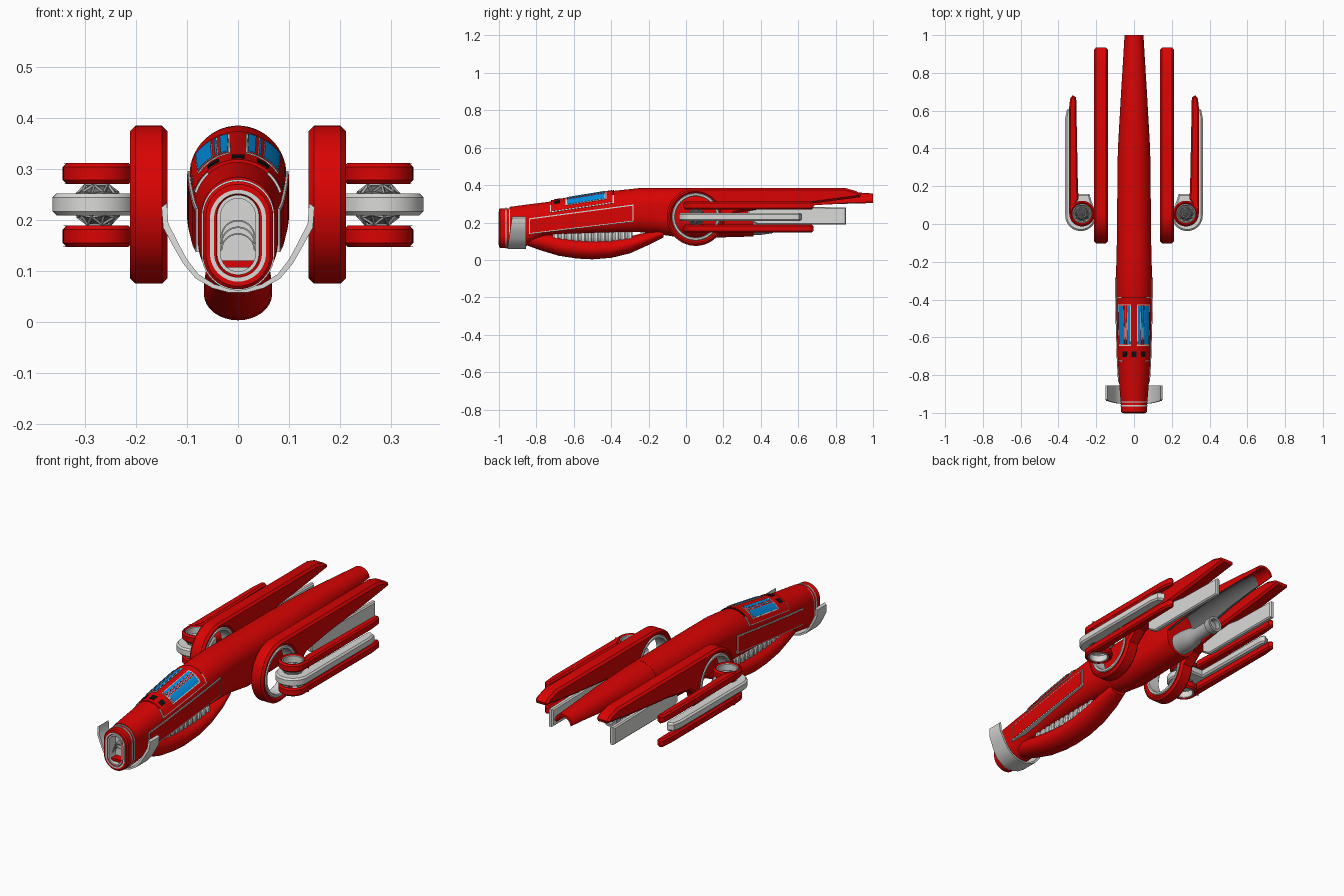
import bpy, bmesh, math
from math import sin, cos, pi, radians
from mathutils import Matrix

cube = bpy.data.objects.get("Cube")
if cube:
    bpy.data.objects.remove(cube, do_unlink=True)


def material(name, rgb):
    m = bpy.data.materials.new(name)
    m.use_nodes = True
    m.diffuse_color = (*rgb, 1)
    m.node_tree.nodes["Principled BSDF"].inputs["Base Color"].default_value = (*rgb, 1)
    return m


RED = material("hull red", (0.70, 0.001, 0.001))
WHITE = material("trim light grey", (0.70, 0.70, 0.69))
GREY = material("engine grey", (0.42, 0.42, 0.42))
DARK = material("inner dark grey", (0.15, 0.15, 0.15))
BLUE = material("window blue", (0.0, 0.27, 0.75))
BLACK = material("vent black", (0.005, 0.005, 0.005))


def finish(name, mesh, mat, mirror=False, angle=35):
    mesh.materials.clear()
    mesh.materials.append(mat)
    ob = bpy.data.objects.new(name, mesh)
    bpy.context.collection.objects.link(ob)
    bpy.ops.object.select_all(action='DESELECT')
    ob.select_set(True)
    bpy.context.view_layer.objects.active = ob
    if angle:
        bpy.ops.object.shade_smooth_by_angle(angle=radians(angle))
    if mirror:
        ob.modifiers.new("Mirror", 'MIRROR').use_mirror_merge = False
    return ob


def loft(name, rings, mat, mirror=False):
    """Skin a list of equal-sized closed point rings and cap the ends."""
    bm = bmesh.new()
    vs = [[bm.verts.new(p) for p in ring] for ring in rings]
    n = len(vs[0])
    for a, b in zip(vs, vs[1:]):
        for i in range(n):
            j = (i + 1) % n
            bm.faces.new((a[i], a[j], b[j], b[i]))
    bm.faces.new(vs[0])
    bm.faces.new(vs[-1])
    bmesh.ops.recalc_face_normals(bm, faces=bm.faces)
    mesh = bpy.data.meshes.new(name)
    bm.to_mesh(mesh)
    bm.free()
    return finish(name, mesh, mat, mirror)


PLANES = {
    'XY': Matrix.Identity(4),
    'YZ': Matrix(((0, 0, 1, 0), (1, 0, 0, 0), (0, 1, 0, 0), (0, 0, 0, 1))),
    'XZ': Matrix(((1, 0, 0, 0), (0, 0, -1, 0), (0, 1, 0, 0), (0, 0, 0, 1))),
}


def plate(name, loops, plane, lo, hi, bevel, mat, mirror=False):
    """Flat profile with optional holes, extruded lo..hi and chamfered."""
    cu = bpy.data.curves.new(name, 'CURVE')
    cu.dimensions, cu.fill_mode = '2D', 'BOTH'
    cu.extrude = (hi - lo) / 2 - bevel
    cu.bevel_depth, cu.bevel_resolution, cu.offset = bevel, 0, -bevel
    for loop in loops:
        sp = cu.splines.new('POLY')
        sp.points.add(len(loop) - 1)
        sp.use_cyclic_u = True
        for p, (u, v) in zip(sp.points, loop):
            p.co = (u, v, 0, 1)
    tmp = bpy.data.objects.new(name, cu)
    bpy.context.collection.objects.link(tmp)
    deps = bpy.context.evaluated_depsgraph_get()
    mesh = bpy.data.meshes.new_from_object(tmp.evaluated_get(deps))
    bpy.data.objects.remove(tmp, do_unlink=True)
    mid = (lo + hi) / 2
    mesh.transform(PLANES[plane] @ Matrix.Translation((0, 0, -mid if plane == 'XZ' else mid)))
    return finish(name, mesh, mat, mirror, 30)


def arc(cx, cy, r, a0, a1, n=32):
    return [(cx + r * cos(radians(a0 + (a1 - a0) * i / n)),
             cy + r * sin(radians(a0 + (a1 - a0) * i / n))) for i in range(n + 1)]


def circle(cx, cy, r, n=48):
    return arc(cx, cy, r, 0, 360, n)[:-1]


def stadium(w, z0, z1):
    return arc(0, z1 - w, w, 0, 180, 20) + arc(0, z0 + w, w, 180, 360, 20)


def lathe(name, profile, z, mat):
    return loft(name, [[(r * cos(i * pi / 16), y, z + r * sin(i * pi / 16)) for i in range(32)]
                       for y, r in profile], mat)


# Fuselage sections: y, half width, bottom, top, roundness of the underside
BODY = [(-0.94, .071, .062, .284, 1), (-0.85, .078, .075, .296, 1), (-0.74, .085, .132, .310, .7),
        (-0.5, .092, .143, .350, .6), (-0.38, .094, .147, .370, .6), (-0.25, .095, .148, .384, .7),
        (-0.15, .092, .138, .385, 1), (0.0, .090, .115, .385, 1), (0.36, .087, .125, .384, 1)]


def dims(y):
    for a, b in zip(BODY, BODY[1:]):
        if y <= b[0]:
            f = (y - a[0]) / (b[0] - a[0])
            return [p + (q - p) * f for p, q in zip(a[1:], b[1:])]


def skin(y, t, off=0.0):
    w, z0, z1, power = dims(y)
    h = (z1 - z0) / 2
    r = min(w, h)
    top = cos(t) > 0
    shift = (h - r) * (1 if top else -1)
    side = sin(t) if top else math.copysign(abs(sin(t)) ** power, sin(t))
    return ((w + off) * side, y, (z0 + z1) / 2 + shift + (r + off) * cos(t))


def steps(a, b, n):
    return [a + (b - a) * i / n for i in range(n + 1)]


def patch(name, y0, y1, t0, t1, off, mat, mirror=False):
    """Thin plate that follows the upper hull between two angles from the top."""
    ts = [radians(t) for t in steps(t0, t1, 12)]
    rings = [[skin(y, t, off) for t in ts] + [skin(y, t, off - .008) for t in reversed(ts)]
             for y in steps(y0, y1, 10)]
    return loft(name, rings, mat, mirror)


loft("fuselage", [[skin(s[0], (i + .5) * pi / 24) for i in range(48)] for s in BODY], RED)

# Nose intake: nested rings around a recess
plate("nose_ring", [stadium(.069, .064, .276), stadium(.036, .094, .246)], 'XZ', -1.0, -.93, .006, RED)
plate("nose_trim", [stadium(.055, .079, .259), stadium(.047, .087, .251)], 'XZ', -1.002, -.995, 0, WHITE)
plate("intake_trim", [stadium(.041, .092, .249), stadium(.034, .099, .242)], 'XZ', -1.0015, -.95, 0, WHITE)
plate("intake_back", [stadium(.037, .094, .247)], 'XZ', -.95, -.935, 0, WHITE)
plate("intake_lip", [[(-.03, .107), (.03, .107), (.033, .120), (-.033, .120)]], 'XZ', -.99, -.94, 0, RED)
for k in range(3):
    z = .140 + .013 * k
    plate("intake_arch", [arc(0, z, .034, 0, 180) + arc(0, z, .031, 180, 0)],
          'XZ', -.975 + .01 * k, -.94, 0, GREY)
for y in (-.962, -.943):
    plate("nose_band", [stadium(.0715, .0615, .2795), stadium(.06, .075, .27)], 'XZ', y - .003, y + .003, 0, WHITE)

# Swept collar under the nose
half = [(.150, .225), (.147, .185), (.128, .150), (.108, .115), (.083, .085), (.05, .066), (.02, .058)]
rings = []
for x, z in half + [(-x, z) for x, z in reversed(half)]:
    yf = -.955 + .15 * (z - .058)
    rings.append([(x, yf, z), (x, -.855, z), (x * .93, -.855, z + .008), (x * .93, yf, z + .008)])
loft("nose_collar", rings, WHITE)

# Canopy with side trim
patch("canopy_trim", -.728, -.386, 42, 72, .0045, WHITE, True)
patch("canopy", -.722, -.392, -69, 69, .006, RED)
patch("hull_seam", -.390, -.386, -42, 42, .004, BLACK)

# Each window: three panes in a pale frame with red mullions
patch("window_frame", -.645, -.425, 9, 56, .008, WHITE, True)
patch("window_inner", -.640, -.430, 11, 54, .009, RED, True)
for t0, t1 in ((11, 21), (24, 28), (31, 54)):
    patch("window_trim", -.638, -.432, t0, t1, .0095, WHITE, True)
    patch("window_pane", -.635, -.435, t0 + .7, t1 - .7, .0105, BLUE, True)
for t in (-32, 0, 32):
    patch("vent", -.705, -.675, t - 8, t + 8, .008, BLACK)


# Raised side panels
def side_panel(name, inset, off, mat):
    rings = []
    for y in steps(-.84 + inset, -.28 - inset, 12):
        w = dims(y)[0]
        z0 = .137 + .12 * (y + .84) + inset
        z1 = .222 + .133 * (y + .84) - inset
        rings.append([(w + off, y, z0), (w + off, y, z1), (w - .02, y, z1), (w - .02, y, z0)])
    loft(name, rings, mat, True)


side_panel("side_panel_trim", 0, .004, WHITE)
side_panel("side_panel", .006, .0055, RED)

# Belly pod with ribbed core
BELLY = [(-.87, .045, .085, .15), (-.78, .058, .052, .15), (-.68, .065, .022, .128), (-.58, .067, .007, .113),
         (-.5, .067, .003, .107), (-.4, .067, .011, .110), (-.3, .066, .035, .126), (-.2, .06, .080, .15),
         (-.12, .045, .12, .17)]
loft("belly_pod", [[(w * sin(i * pi / 16), y, (a + b) / 2 + (b - a) / 2 * cos(i * pi / 16)) for i in range(32)]
                   for y, w, a, b in BELLY], RED)
ribs = []
for i in range(12):
    y = -.71 + .036 * i
    ribs += [(y, .040), (y + .008, .046), (y + .022, .046), (y + .028, .040)]
lathe("belly_ribs", ribs, .118, WHITE)


# Tail: arched shell open underneath, dark inside with a red lip
def tail_ring(y, w, h, top):
    r = min(w, h)
    outer = [(w, top - h)] + [(w * cos(a), top - r + r * sin(a)) for a in steps(0, pi, 24)] + [(-w, top - h)]
    return [(x, y, z) for x, z in outer] + [(x * .84, y, z - .012 * (z > top - h)) for x, z in reversed(outer)]


TAIL = [(.30, .0865, .15, .3835), (.42, .084, .13, .383), (.67, .070, .085, .376),
        (.90, .056, .056, .362), (1.0, .050, .045, .355)]
inner_skin = loft("tail_shell", [tail_ring(*s) for s in TAIL], RED).data
inner_skin.materials.append(DARK)
for p in inner_skin.polygons:
    if p.center.y < .9 and (p.normal.z < -.05 or p.normal.x * p.center.x < 0):
        p.material_index = 1

# Engine under the tail
lathe("engine", [(.3, .055), (.4, .056), (.46, .048), (.49, .033), (.59, .033), (.59, .041), (.625, .041),
                 (.625, .028), (.6, .026)], .19, GREY)

# Booms: hoop with a long upper beam, pale lining and lower fin
CY, CZ = .052, .23
boom = arc(CY, CZ, .155, 350, 90, 48) + [(.85, .385), (.91, .368), (.935, .350), (.93, .335), (.70, .305),
                                         (.45, .280), (.26, .250)]
plate("boom", [boom, circle(CY, CZ, .125)], 'YZ', .138, .212, .011, RED, True)
plate("hoop_lining", [circle(CY, CZ, .127), circle(CY, CZ, .110)], 'YZ', .141, .211, .004, WHITE, True)
fin = [(.33, .22), (.38, .19), (.855, .19), (.855, .28), (.60, .285), (.50, .30), (.33, .30)]
plate("boom_fin", [fin], 'YZ', .162, .188, .006, WHITE, True)

# Outer nacelles: two red arms around a pale one
NX, NY = .275, .055
arm = arc(NX, NY, .068, 60, 360, 40) + [(.344, .61), (.338, .665), (.325, .682), (.306, .67), (.298, .25), (.294, .13)]
for label, z in (("upper", .27), ("lower", .147)):
    plate(label + "_arm", [arm, circle(NX, NY, .049)], 'XY', z, z + .042, .008, RED, True)
    plate(label + "_arm_ring", [circle(NX, NY, .051), circle(NX, NY, .044)], 'XY', z + .002, z + .038, .002, WHITE, True)
middle = arc(.282, .045, .082, 165, 360, 40) + [(.364, .56), (.355, .605), (.325, .62), (.312, .60), (.305, .16),
                                                (.236, .16), (.225, .12)]
plate("middle_arm", [middle, circle(NX, NY, .038)], 'XY', .209, .252, .008, WHITE, True)


# Dark core inside a pale lattice in each nacelle
def ball(name, radius, detail, mat):
    bm = bmesh.new()
    bmesh.ops.create_icosphere(bm, subdivisions=detail, radius=radius, matrix=Matrix.Translation((NX, NY, .23)))
    mesh = bpy.data.meshes.new(name)
    bm.to_mesh(mesh)
    bm.free()
    return finish(name, mesh, mat, True, 0)


ball("nacelle_core", .042, 3, DARK)
ball("nacelle_lattice", .046, 2, GREY).modifiers.new("Wireframe", 'WIREFRAME').thickness = .006
